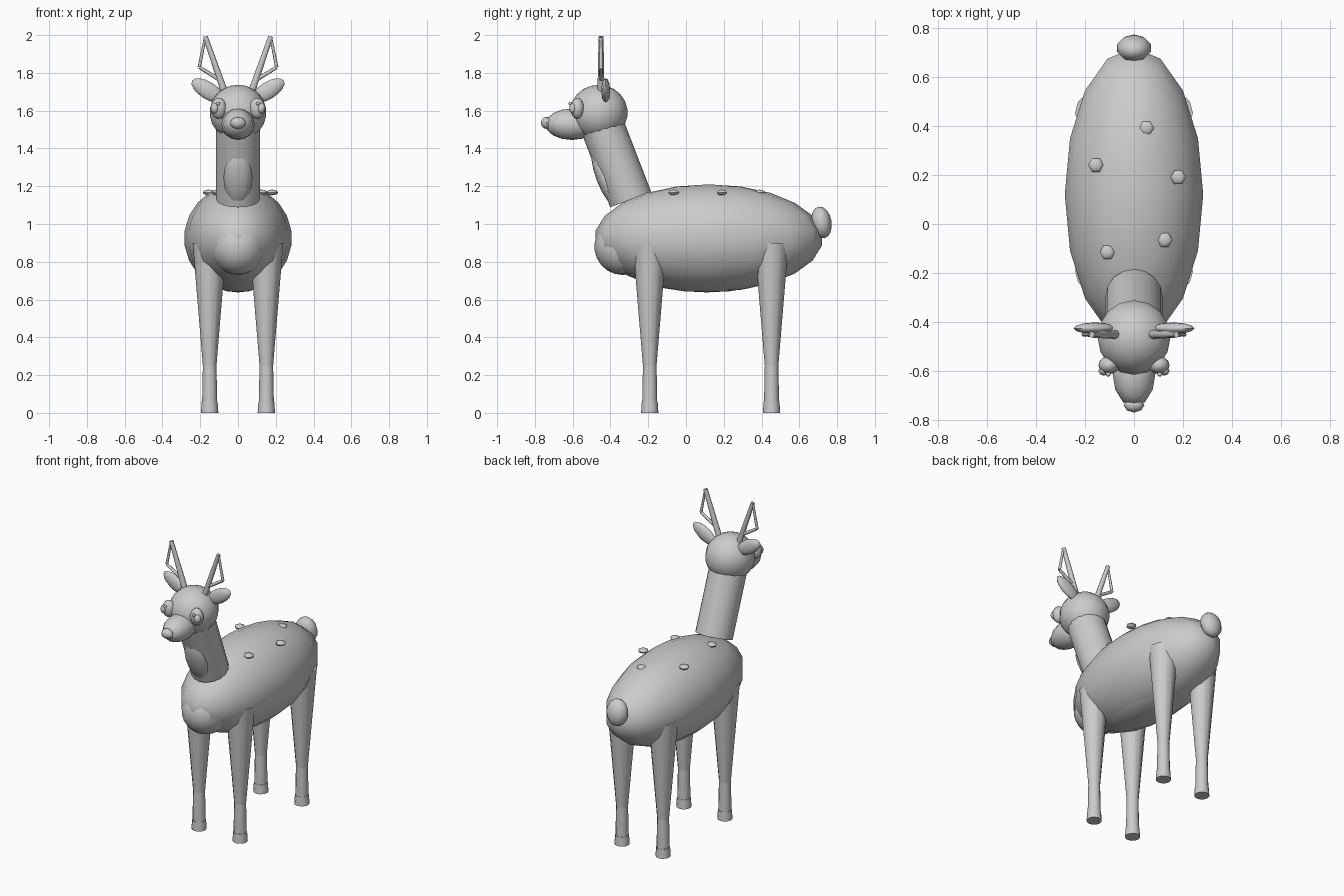
import bpy
import bmesh
import math
from mathutils import Vector, Matrix

cube = bpy.data.objects.get("Cube")
if cube:
    bpy.data.objects.remove(cube, do_unlink=True)

GREY = (0.6, 0.6, 0.6, 1.0)
mat = bpy.data.materials.new("plain grey")
mat.use_nodes = True
mat.diffuse_color = GREY
mat.node_tree.nodes["Principled BSDF"].inputs["Base Color"].default_value = GREY


def finish(name, bm):
    """Turn a bmesh into a smooth shaded object with the grey material."""
    mesh = bpy.data.meshes.new(name)
    bm.to_mesh(mesh)
    bm.free()
    mesh.materials.append(mat)
    obj = bpy.data.objects.new(name, mesh)
    bpy.context.collection.objects.link(obj)
    bpy.ops.object.select_all(action="DESELECT")
    obj.select_set(True)
    bpy.context.view_layer.objects.active = obj
    bpy.ops.object.shade_smooth_by_angle(angle=math.radians(50))
    return obj


def ball(name, centre, radii, rot=(0, "X"), segs=16, rings=11):
    bm = bmesh.new()
    bmesh.ops.create_uvsphere(bm, u_segments=segs, v_segments=rings, radius=1)
    turn = Matrix.Rotation(math.radians(rot[0]), 4, rot[1])
    place = Matrix.Translation(centre) @ turn @ Matrix.Diagonal((*radii, 1))
    bmesh.ops.transform(bm, matrix=place, verts=bm.verts)
    return finish(name, bm)


def rod(name, start, end, r1, r2, segs=12):
    a, b = Vector(start), Vector(end)
    bm = bmesh.new()
    bmesh.ops.create_cone(bm, cap_ends=True, segments=segs, radius1=r1,
                          radius2=r2, depth=(b - a).length)
    turn = (b - a).to_track_quat("Z", "Y").to_matrix().to_4x4()
    bmesh.ops.transform(bm, matrix=Matrix.Translation((a + b) / 2) @ turn, verts=bm.verts)
    return finish(name, bm)


# Torso
ball("body", (0, 0.12, 0.925), (0.285, 0.605, 0.285))
ball("belly", (0, 0.11, 0.78), (0.2, 0.42, 0.142))
ball("chest", (0, -0.335, 0.88), (0.145, 0.15, 0.15))
ball("tail", (0, 0.717, 1.008), (0.072, 0.054, 0.085), (10, "X"), 10, 8)

# Neck and throat patch
rod("neck", (0, -0.293, 1.13), (0, -0.455, 1.55), 0.116, 0.116, 16)
ball("throat", (0, -0.43, 1.245), (0.076, 0.045, 0.158), (21, "X"), 12, 8)

# Head
ball("head", (0, -0.462, 1.59), (0.15, 0.153, 0.147))
ball("snout", (0, -0.605, 1.528), (0.088, 0.14, 0.083), segs=12, rings=8)
ball("nose", (0, -0.738, 1.535), (0.042, 0.03, 0.032), segs=8, rings=6)

# Paired head parts
for side, s in (("left", 1), ("right", -1)):
    ball(side + "_eye", (s * 0.102, -0.575, 1.612), (0.043, 0.037, 0.055), segs=12, rings=8)
    ball(side + "_pupil", (s * 0.123, -0.598, 1.612), (0.022, 0.02, 0.028), segs=8, rings=6)
    ball(side + "_eye_glint", (s * 0.105, -0.612, 1.637), (0.01, 0.01, 0.01), segs=8, rings=6)
    ball(side + "_ear", (s * 0.16, -0.425, 1.707), (0.098, 0.024, 0.046),
         (-s * 32, "Y"), 12, 8)

    # Antlers: a main beam with a bent tine that meets its tip
    base, tip = (s * 0.065, -0.45, 1.68), (s * 0.173, -0.45, 1.992)
    fork, bend = (s * 0.1, -0.45, 1.765), (s * 0.205, -0.45, 1.83)
    rod(side + "_antler_beam", base, tip, 0.019, 0.013, 8)
    rod(side + "_antler_lower_tine", fork, bend, 0.011, 0.009, 8)
    rod(side + "_antler_upper_tine", bend, tip, 0.009, 0.007, 8)

    # Legs
    for end, y in (("front", -0.192), ("back", 0.453)):
        name = f"{end}_{side}_"
        x = s * 0.15
        rod(name + "thigh", (x, y, 0.25), (x, y, 0.9), 0.036, 0.09)
        rod(name + "shin", (x, y, 0.05), (x, y, 0.25), 0.04, 0.036)
        rod(name + "hoof", (x, y, 0), (x, y, 0.06), 0.046, 0.042)

# Spots on the back
spots = [(0.05, 0.39), (-0.155, 0.24), (0.18, 0.19), (0.125, -0.065), (-0.108, -0.115)]
for i, (x, y) in enumerate(spots):
    ball(f"back_spot_{i + 1}", (x, y, 1.167), (0.032, 0.032, 0.015), (30, "Z"), 6, 6)
